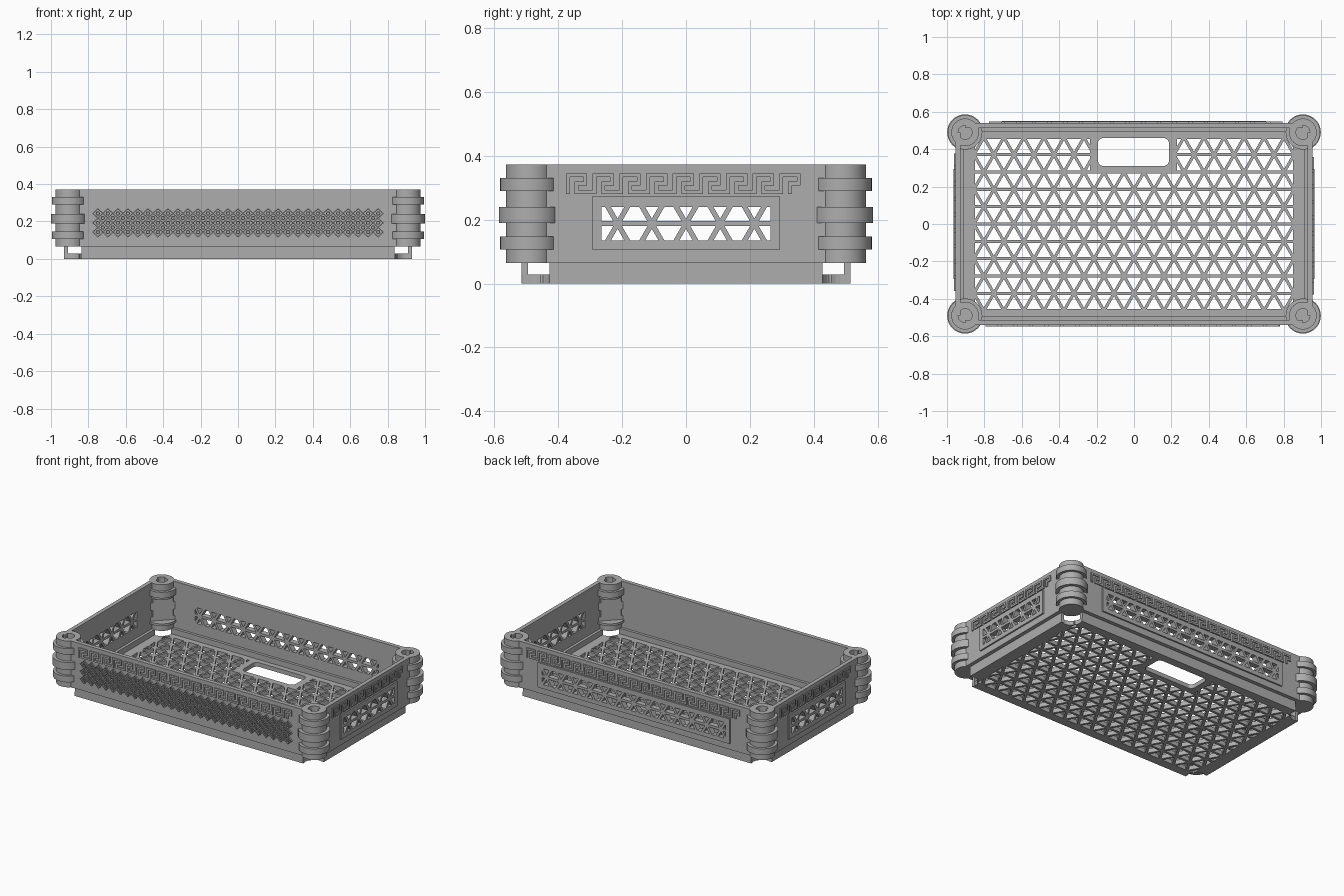
import bpy, bmesh, math
from mathutils import Matrix, Vector

old = bpy.data.objects.get("Cube")
if old:
    bpy.data.objects.remove(old, do_unlink=True)

grey = bpy.data.materials.new("plastic_grey")
grey.use_nodes = True
COLOR = (0.42, 0.42, 0.42, 1)
grey.diffuse_color = COLOR
grey.node_tree.nodes["Principled BSDF"].inputs["Base Color"].default_value = COLOR

PITCH, BAR = 0.107, 0.016
WALL_X, WALL_Y, WALL_T = 0.955, 0.54, 0.027
Z_STEP, Z_TOP = 0.065, 0.372
POST = Vector((0.903, 0.49, 0))


def add_object(name, mesh, matrix=Matrix()):
    mesh.transform(matrix)
    obj = bpy.data.objects.new(name, mesh)
    bpy.context.collection.objects.link(obj)
    mesh.materials.clear()
    mesh.materials.append(grey)
    return obj


def mesh_from(bm, name):
    mesh = bpy.data.meshes.new(name)
    bmesh.ops.recalc_face_normals(bm, faces=bm.faces)
    bm.to_mesh(mesh)
    bm.free()
    return mesh


def rect(x0, x1, y0, y1):
    return [(x0, y0), (x1, y0), (x1, y1), (x0, y1)]


def arc(cx, cy, r, a0, a1, n=8):
    angles = [math.radians(a0 + (a1 - a0) * i / n) for i in range(n + 1)]
    return [(cx + r * math.cos(a), cy + r * math.sin(a)) for a in angles]


def plate(name, outline, holes, w0, w1, matrix):
    """Flat plate with holes, between heights w0 and w1 of its own plane."""
    curve = bpy.data.curves.new(name, 'CURVE')
    curve.dimensions, curve.fill_mode = '2D', 'BOTH'
    curve.extrude = (w1 - w0) / 2
    for loop in [outline] + holes:
        spline = curve.splines.new('POLY')
        spline.points.add(len(loop) - 1)
        for point, (u, v) in zip(spline.points, loop):
            point.co = (u, v, 0, 1)
        spline.use_cyclic_u = True
    temp = bpy.data.objects.new(name + "_outline", curve)
    bm = bmesh.new()
    bm.from_mesh(temp.to_mesh())
    temp.to_mesh_clear()
    bpy.data.objects.remove(temp)
    bpy.data.curves.remove(curve)
    bmesh.ops.remove_doubles(bm, verts=bm.verts, dist=1e-5)
    for f in bm.faces:
        f.smooth = False
    return add_object(name, mesh_from(bm, name), matrix @ Matrix.Translation((0, 0, (w0 + w1) / 2)))


def clip(poly, axis, limit, sign):
    out = []
    for a, b in zip(poly, poly[1:] + poly[:1]):
        da, db = sign * (limit - a[axis]), sign * (limit - b[axis])
        if da >= 0:
            out.append(a)
        if da * db < 0:
            t = da / (da - db)
            out.append((a[0] + t * (b[0] - a[0]), a[1] + t * (b[1] - a[1])))
    return out


def lattice(x0, x1, y0, y1, cy=0.0):
    """Triangular openings of a bar grid, trimmed to a rectangle."""
    h = PITCH * math.sqrt(3) / 2
    k = 1 - BAR / 2 / (h / 3)
    holes = []
    for j in range(math.floor((y0 - cy) / h), math.ceil((y1 - cy) / h)):
        for i in range(math.floor(x0 / PITCH) - 1, math.ceil(x1 / PITCH) + 2):
            x, y, s = (i + (j % 2) / 2) * PITCH, cy + j * h, PITCH / 2
            for tri in ([(x, y), (x + 2 * s, y), (x + s, y + h)],
                        [(x, y), (x + s, y + h), (x - s, y + h)]):
                mx, my = sum(p[0] for p in tri) / 3, sum(p[1] for p in tri) / 3
                p = [(mx + k * (a - mx), my + k * (b - my)) for a, b in tri]
                for axis, limit, sign in ((0, x0, -1), (0, x1, 1), (1, y0, -1), (1, y1, 1)):
                    p = clip(p, axis, limit, sign)
                area = sum(a[0] * b[1] - b[0] * a[1] for a, b in zip(p, p[1:] + p[:1])) / 2
                if area > 1e-4:
                    holes.append(p)
    return holes


def strips(name, segments, width, w0, w1, matrix):
    """Raised straight strips laid along 2D segments."""
    bm = bmesh.new()
    for a, b in segments:
        a, b = Vector(a), Vector(b)
        d = b - a
        m = (Matrix.Translation((*((a + b) / 2), (w0 + w1) / 2))
             @ Matrix.Rotation(math.atan2(d.y, d.x), 4, 'Z')
             @ Matrix.Diagonal((d.length + width, width, w1 - w0, 1)))
        bmesh.ops.create_cube(bm, size=1, matrix=m)
    return add_object(name, mesh_from(bm, name), matrix)


def chain(points, closed=False):
    return list(zip(points, points[1:] + (points[:1] if closed else [])))


# Floor: scalloped corners, bar grid and a rounded hand slot
outline = []
for sx, sy, start, end in ((1, 1, -67, -202), (-1, 1, 22, -113), (-1, -1, 113, -22), (1, -1, 202, 67)):
    outline += arc(sx * POST.x, sy * POST.y, 0.068, start, end, 10)
outline = [(max(-0.93, min(0.93, x)), max(-0.515, min(0.515, y))) for x, y in outline]
slot = []
for cx, cy, a in ((0.157, 0.43, 0), (-0.163, 0.43, 90), (-0.163, 0.34, 180), (0.157, 0.34, 270)):
    slot += arc(cx, cy, 0.03, a, a + 90, 6)
openings = (lattice(-0.85, 0.85, -0.46, 0.278) + lattice(-0.85, -0.235, 0.278, 0.46)
            + lattice(0.23, 0.85, 0.278, 0.46))
plate("floor", outline, openings + [slot], 0, 0.028, Matrix())

# Four sides: wall, lower skirt, framed grille and key border
KEY = 0.026
sides = (("front", 0, WALL_Y, 0.9, 0.838, 0, 19), ("left", 90, WALL_X, 0.49, 0.428, 0.295, 9),
         ("back", 180, WALL_Y, 0.9, 0.838, 0.705, 19), ("right", 270, WALL_X, 0.49, 0.428, 0.295, 9))
for name, angle, dist, half, skirt, frame, units in sides:
    m = (Matrix.Rotation(math.radians(angle), 4, 'Z') @ Matrix.Translation((0, -dist, 0))
         @ Matrix.Rotation(math.pi / 2, 4, 'X'))
    holes = []
    if frame:
        holes = lattice(0.03 - frame, frame - 0.03, 0.135, 0.24, 0.1875)
        plate(name + "_frame", rect(-frame, frame, 0.107, 0.272), holes, -0.002, 0.01, m)
    plate(name + "_wall", rect(-half, half, Z_STEP, Z_TOP), holes, -WALL_T, 0, m)
    plate(name + "_skirt", rect(-skirt, skirt, 0.0, Z_STEP), [], -0.045, -0.025, m)

    unit = 0.0835
    path = []
    for i in range(units):
        u = (i - units / 2) * unit + 0.006
        path += [(u + a * KEY, 0.287 + b * KEY) for a, b in
                 ((0, 0), (0, 2), (2.1, 2), (2.1, 1), (1.05, 1), (1.05, 0))]
    strips(name + "_key_border", chain(path), 0.012, -0.002, 0.007, m)

    # Ornamental relief of diamonds and rings on the solid front
    if not frame:
        segs, du, dv = [], 0.0535, 0.05
        for i in range(29):
            for j in range(3):
                u, v = (i - 14) * du, 0.193 + (j - 1) * dv
                segs += chain([(u + du / 2, v), (u, v + dv / 2), (u - du / 2, v), (u, v - dv / 2)], True)
                segs += chain(arc(u, v, 0.009, 0, 300, 5), True)
                segs += chain(arc(u + du / 2, v + dv / 2, 0.009, 0, 300, 5), True) if i < 28 and j < 2 else []
        strips("front_relief", segs, 0.005, -0.002, 0.009, m)

# Corner posts: turned profile with three rings and a blind socket on top
profile = [(0, Z_STEP), (0.074, Z_STEP)]
for z0, z1, r in ((0.106, 0.147, 0.092), (0.19, 0.24, 0.096), (0.29, 0.33, 0.092)):
    profile += [(0.074, z0), (r, z0), (r, z1), (0.074, z1)]
profile += [(0.074, Z_TOP), (0.037, Z_TOP), (0.037, 0.33), (0, 0.33)]
bm = bmesh.new()
verts = [bm.verts.new((r, 0, z)) for r, z in profile]
edges = [bm.edges.new(pair) for pair in zip(verts, verts[1:])]
bmesh.ops.spin(bm, geom=verts + edges, axis=(0, 0, 1), cent=(0, 0, 0), angle=math.tau, steps=40)
bmesh.ops.remove_doubles(bm, verts=bm.verts, dist=1e-5)
post = add_object("corner_posts", mesh_from(bm, "corner_posts"), Matrix.Translation(POST))

# Inward side of each post is trimmed flat at mid height
bm = bmesh.new()
bmesh.ops.create_cube(bm, size=1, matrix=Matrix.Diagonal((0.2, 0.4, 0.15, 1)))
inward = Vector((-1, -1, 0)).normalized() * 0.14
cutter = add_object("post_cutter", mesh_from(bm, "post_cutter"),
                    Matrix.Translation(POST + inward + Vector((0, 0, 0.195)))
                    @ Matrix.Rotation(math.radians(45), 4, 'Z'))
cutter.hide_render = True
trim = post.modifiers.new("trim", 'BOOLEAN')
trim.operation, trim.object, trim.solver = 'DIFFERENCE', cutter, 'EXACT'
mirror = post.modifiers.new("mirror", 'MIRROR')
mirror.use_axis = (True, True, False)
mirror.use_mirror_merge = False
bpy.context.view_layer.objects.active = post
post.select_set(True)
for mod in ("trim", "mirror"):
    bpy.ops.object.modifier_apply(modifier=mod)
bpy.data.objects.remove(cutter, do_unlink=True)
bpy.ops.object.shade_smooth_by_angle(angle=math.radians(30))
